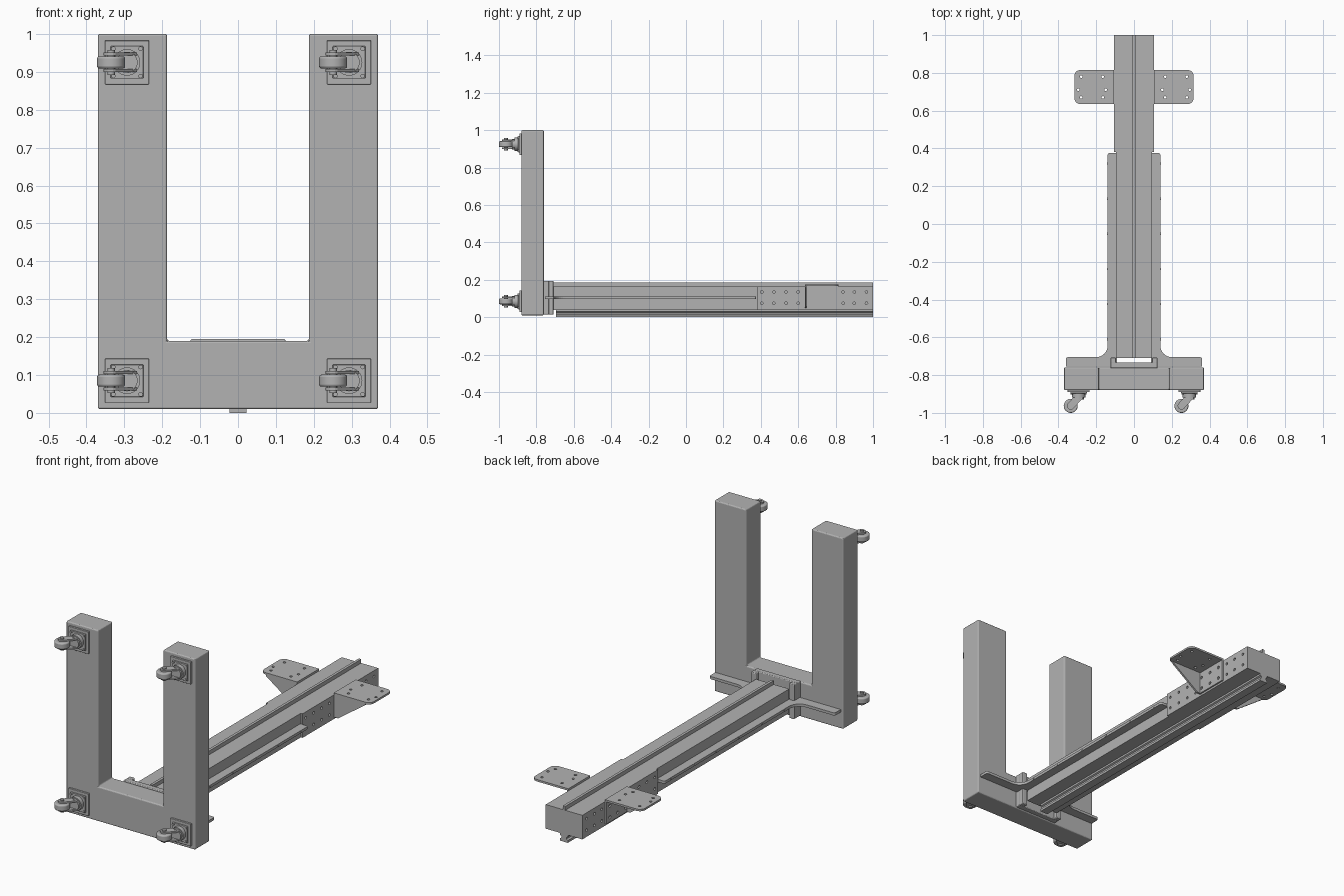
import bpy, bmesh, math
from mathutils import Vector, Matrix

if "Cube" in bpy.data.objects:
    bpy.data.objects.remove(bpy.data.objects["Cube"])

GREY = (0.45, 0.45, 0.45, 1)
steel = bpy.data.materials.new("grey steel")
steel.use_nodes = True
steel.diffuse_color = GREY
steel.node_tree.nodes["Principled BSDF"].inputs["Base Color"].default_value = GREY


def finish(name, bm, bevel=0):
    bmesh.ops.recalc_face_normals(bm, faces=bm.faces)
    mesh = bpy.data.meshes.new(name)
    bm.to_mesh(mesh)
    bm.free()
    mesh.materials.append(steel)
    ob = bpy.data.objects.new(name, mesh)
    bpy.context.collection.objects.link(ob)
    if bevel:
        mod = ob.modifiers.new("edges", "BEVEL")
        mod.width, mod.segments, mod.limit_method = bevel, 3, "ANGLE"
    return ob


def prism(name, outline, axis, lo, hi, bevel=0):
    """Extrude a 2D outline along an axis; the outline uses the other two axes."""
    bm = bmesh.new()

    def place(p, d):
        c = list(p)
        c.insert("xyz".index(axis), d)
        return bm.verts.new(c)
    a = [place(p, lo) for p in outline]
    b = [place(p, hi) for p in outline]
    bm.faces.new(a)
    bm.faces.new(b)
    for i in range(len(a)):
        j = (i + 1) % len(a)
        bm.faces.new((a[i], a[j], b[j], b[i]))
    return finish(name, bm, bevel)


def box(name, x, y, z, bevel=0):
    return prism(name, [(x[0], y[0]), (x[1], y[0]), (x[1], y[1]), (x[0], y[1])],
                 "z", z[0], z[1], bevel)


def add_cylinder(bm, centre, axis, r, length, sides):
    rot = Vector((0, 0, 1)).rotation_difference(
        Vector([float(a == axis) for a in "xyz"])).to_matrix().to_4x4()
    bmesh.ops.create_cone(bm, cap_ends=True, segments=sides, radius1=r, radius2=r,
                          depth=length, matrix=Matrix.Translation(centre) @ rot)


def cylinders(name, centres, axis, r, length, sides=12):
    bm = bmesh.new()
    for c in centres:
        add_cylinder(bm, c, axis, r, length, sides)
    ob = finish(name, bm)
    smooth(ob)
    return ob


def smooth(ob):
    bpy.ops.object.select_all(action="DESELECT")
    ob.select_set(True)
    bpy.context.view_layer.objects.active = ob
    bpy.ops.object.shade_smooth_by_angle(angle=math.radians(35))


def drill(ob, centres, axis, r=0.007):
    cutter = cylinders("drill", centres, axis, r, 0.05)
    mod = ob.modifiers.new("holes", "BOOLEAN")
    mod.operation, mod.object, mod.solver = "DIFFERENCE", cutter, "EXACT"
    bpy.context.view_layer.objects.active = ob
    bpy.ops.object.modifier_apply(modifier="holes")
    bpy.data.objects.remove(cutter)


def arc(cx, cy, r, start, end, n=8):
    angles = [math.radians(start + (end - start) * i / n) for i in range(n + 1)]
    return [(cx + r * math.cos(a), cy + r * math.sin(a)) for a in angles]


# U-shaped frame
half = [(0.37, 0.01), (0.37, 1), (0.187, 1), (0.187, 0.19)]
prism("upright_frame", half + [(-x, z) for x, z in reversed(half)], "y", -0.88, -0.76, 0.006)

# Long beam, top ridge and stepped rail underneath
box("main_beam", (-0.095, 0.095), (-0.71, 1), (0.04, 0.165))
box("top_ridge", (-0.007, 0.007), (-0.71, 1), (0.165, 0.185))
rail = [(0.022, 0), (0.022, 0.012), (0.014, 0.018), (0.014, 0.026), (0.022, 0.03), (0.022, 0.04)]
prism("under_rail", rail + [(-x, z) for x, z in reversed(rail)], "y", -0.695, 1)

# Bracket joining beam and frame
box("joint_plate", (-0.125, 0.125), (-0.762, -0.732), (0.015, 0.195), 0.004)

for s, side in ((1, "left"), (-1, "right")):
    def span(a, b):
        return sorted((s * a, s * b))

    box(side + "_joint_cheek", span(0.095, 0.125), (-0.735, -0.708), (0.015, 0.195), 0.004)

    # Flat flange that flares out along the frame
    outline = [(0.09, -0.755), (0.36, -0.755), *arc(0.35, -0.715, 0.01, 0, 90, 3),
               *arc(0.2, -0.645, 0.06, 270, 180), *arc(0.13, 0.365, 0.01, 0, 90, 3), (0.09, 0.375)]
    prism(side + "_flange", [(s * x, y) for x, y in outline], "z", 0.098, 0.112)
    cylinders(side + "_flange_screws",
              [(s * 0.14, -0.61 + 0.186 * i, 0.105) for i in range(6)], "x", 0.006, 0.004)

    # Drilled side plates
    plate = box(side + "_side_plate", span(0.094, 0.105), (0.38, 1), (0.04, 0.165))
    rows = [0.405, 0.47, 0.535, 0.6, 0.84, 0.9, 0.965]
    drill(plate, [(s * 0.12, y, z) for y in rows for z in (0.075, 0.135)], "x")

    # Wing: back plate, rounded shelf and front gusset
    back = box(side + "_wing_back", span(0.105, 0.113), (0.635, 0.815), (0.05, 0.175))
    drill(back, [(s * 0.125, y, z) for y in (0.655, 0.72, 0.785) for z in (0.075, 0.135)], "x", 0.008)
    shelf = [(0.105, 0.635), *arc(0.285, 0.665, 0.03, 270, 360), *arc(0.285, 0.785, 0.03, 0, 90),
             (0.105, 0.815)]
    wing = prism(side + "_wing_shelf", [(s * x, y) for x, y in shelf], "z", 0.166, 0.176)
    spots = [(0.28, 0.67), (0.28, 0.78), (0.165, 0.67), (0.165, 0.78), (0.15, 0.71), (0.295, 0.71)]
    drill(wing, [(s * x, y, 0.17) for x, y in spots], "z")
    gusset = [(0.11, 0.05), (0.13, 0.05), (0.285, 0.16), (0.285, 0.168), (0.11, 0.168)]
    prism(side + "_wing_gusset", [(s * x, z) for x, z in gusset], "y", 0.635, 0.645)

    # Casters
    for z, level in ((0.085, "lower"), (0.925, "upper")):
        name = side + "_" + level + "_caster_"
        x = s * 0.293
        wx, wy = x - 0.042, -0.963

        def square(part, h, y0, y1):
            box(name + part, (x - h, x + h), (y0, y1), (z - h, z + h), 0.002)
        square("pad", 0.058, -0.89, -0.878)
        square("plate", 0.043, -0.897, -0.888)
        cylinders(name + "bolts", [(x + i * 0.036, -0.898, z + k * 0.036)
                                   for i in (-1, 1) for k in (-1, 1)], "y", 0.006, 0.008)
        cylinders(name + "swivel", [(x, -0.907, z)], "y", 0.035, 0.022, 32)
        cylinders(name + "collar", [(x, -0.922, z)], "y", 0.028, 0.014, 32)
        # Fork cheeks on both sides of the wheel
        fork = [(x + 0.026, -0.918), (x - 0.028, -0.918), *arc(wx, wy, 0.02, 150, 330)]
        for k in (-1, 1):
            lo, hi = sorted((z + k * 0.018, z + k * 0.026))
            prism(name + "fork", fork, "z", lo, hi)
        cylinders(name + "axle", [(wx, wy, z)], "z", 0.01, 0.066, 16)
        wheel = cylinders(name + "wheel", [(wx, wy, z)], "z", 0.037, 0.032, 32)
        mod = wheel.modifiers.new("tread", "BEVEL")
        mod.width, mod.segments = 0.006, 3
